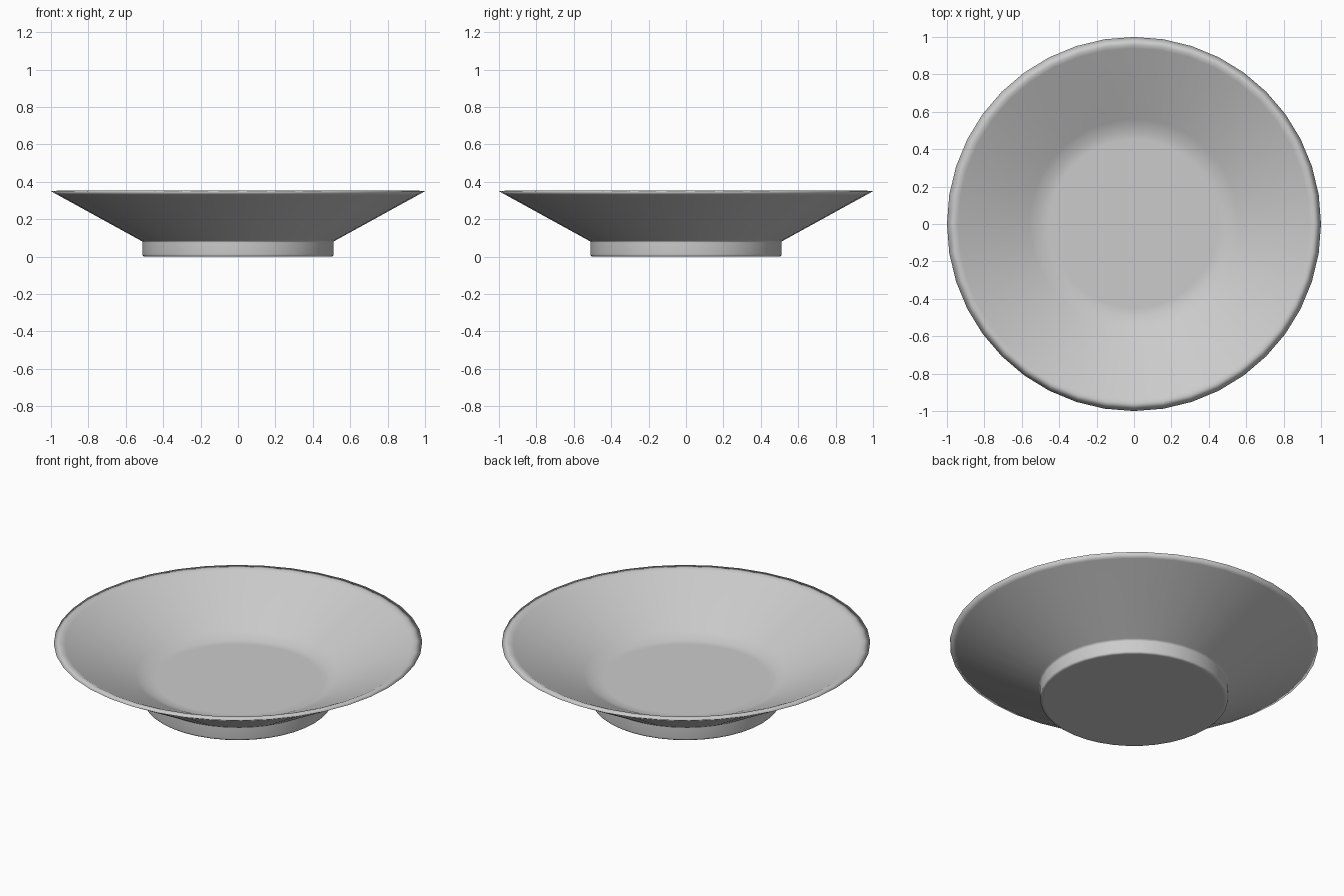
import bpy, bmesh
from math import cos, sin, tau

if "Cube" in bpy.data.objects:
    bpy.data.objects.remove(bpy.data.objects["Cube"])

SEGMENTS = 40


def lathe(name, profile):
    """Revolve an (r, z) profile about z; cap first and last rings, all smooth."""
    bm = bmesh.new()
    rings = [[bm.verts.new((r * cos(tau * i / SEGMENTS), r * sin(tau * i / SEGMENTS), z))
              for i in range(SEGMENTS)] for r, z in profile]
    for a, b in zip(rings, rings[1:]):
        for i in range(SEGMENTS):
            j = (i + 1) % SEGMENTS
            bm.faces.new((a[i], a[j], b[j], b[i]))
    bm.faces.new(rings[0])
    bm.faces.new(rings[-1])
    bmesh.ops.recalc_face_normals(bm, faces=bm.faces)
    for f in bm.faces:
        f.smooth = True
    mesh = bpy.data.meshes.new(name)
    bm.to_mesh(mesh)
    bm.free()
    obj = bpy.data.objects.new(name, mesh)
    bpy.context.collection.objects.link(obj)
    return obj


# Dish: flat floor, flared wall, softened lip, underside, then the foot
profile = [
    (0.45, 0.130), (0.50, 0.130), (0.56, 0.160),   # floor edge blending into the wall
    (0.94, 0.345), (0.957, 0.353), (1.0, 0.349),   # lip
    (0.965, 0.330), (0.52, 0.0855),                # underside with holding loops
    (0.51, 0.08), (0.51, 0.075),                   # joint to foot
    (0.51, 0.012), (0.509, 0.005), (0.502, 0.0),   # foot with bevelled bottom edge
    (0.49, 0.0),
]
plate = lathe("plate", profile)

# Mid grey finish
grey = bpy.data.materials.new("grey_glaze")
grey.diffuse_color = (0.55, 0.55, 0.55, 1)
grey.use_nodes = True
grey.node_tree.nodes["Principled BSDF"].inputs["Base Color"].default_value = grey.diffuse_color
plate.data.materials.append(grey)
